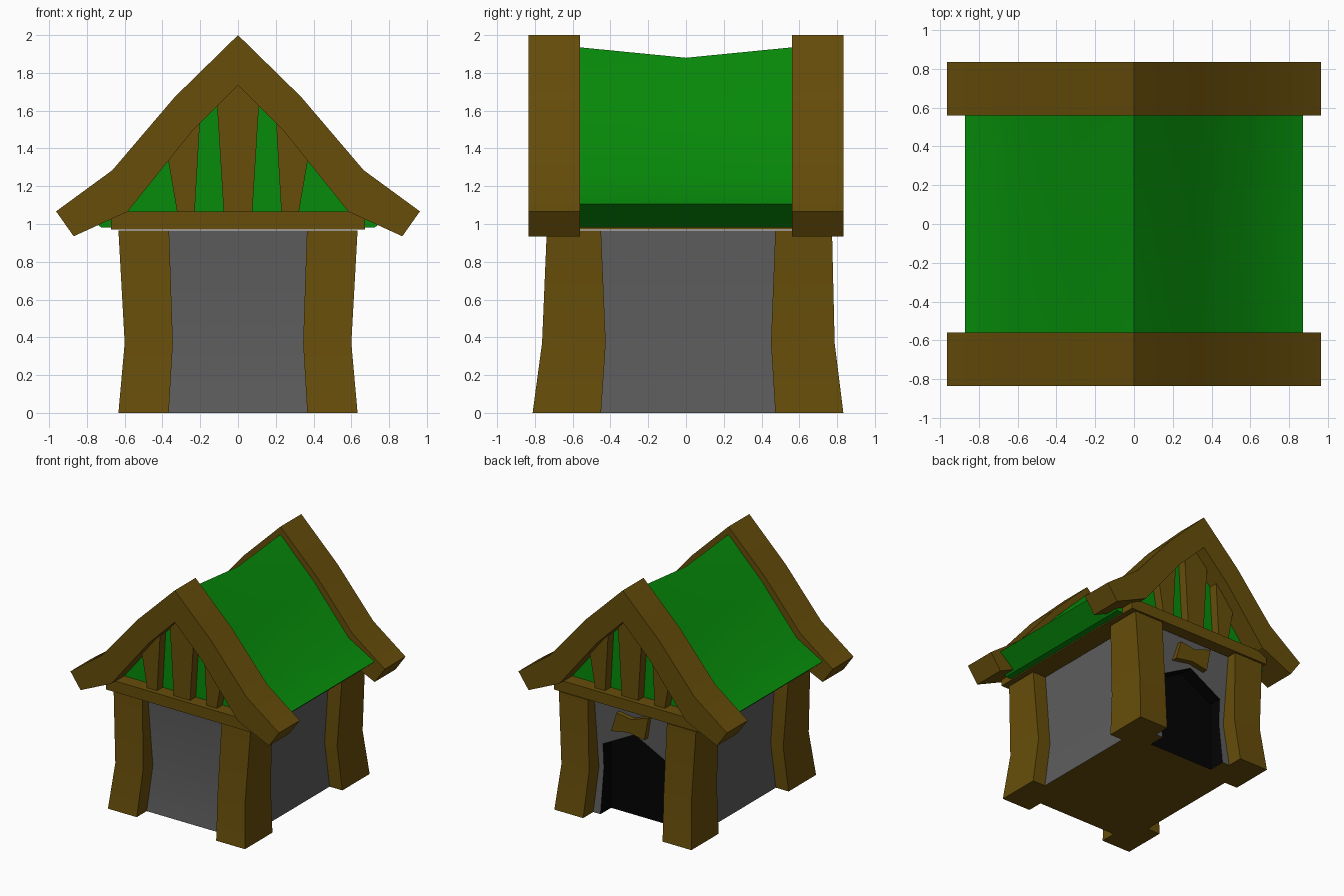
import bpy, bmesh

if "Cube" in bpy.data.objects:
    bpy.data.objects.remove(bpy.data.objects["Cube"])


def material(name, rgb):
    m = bpy.data.materials.new(name)
    m.diffuse_color = (*rgb, 1)
    m.use_nodes = True
    m.node_tree.nodes["Principled BSDF"].inputs["Base Color"].default_value = m.diffuse_color
    return m


WOOD = material("wood", (0.135, 0.075, 0.003))
GREEN = material("roof_green", (0.002, 0.26, 0.003))
GREY = material("wall_grey", (0.11, 0.11, 0.11))
BLACK = material("doorway_black", (0.001, 0.001, 0.001))


def loft(name, rings, mat):
    """Skin equal-sized closed rings and cap both ends."""
    bm = bmesh.new()
    vs = [[bm.verts.new(p) for p in r] for r in rings]
    n = len(rings[0])
    for a, b in zip(vs, vs[1:]):
        for i in range(n):
            j = (i + 1) % n
            bm.faces.new((a[i], a[j], b[j], b[i]))
    bm.faces.new(vs[0])
    bm.faces.new(vs[-1])
    bmesh.ops.recalc_face_normals(bm, faces=bm.faces)
    me = bpy.data.meshes.new(name)
    bm.to_mesh(me)
    bm.free()
    me.materials.append(mat)
    ob = bpy.data.objects.new(name, me)
    bpy.context.collection.objects.link(ob)
    return ob


def prism(name, pts, y0, y1, mat):
    return loft(name, [[(x, y, z) for x, z in pts] for y in (y0, y1)], mat)


def rect(x0, x1, y0, y1, z):
    return [(x0, y0, z), (x1, y0, z), (x1, y1, z), (x0, y1, z)]


def mirrored(half):
    """Outline from its right half, which starts on the centre line."""
    return half + [(-x, z) for x, z in reversed(half) if x > 0]


LEVELS = (0, 0.37, 0.965)

# Walls, pinched at the middle, with a recessed doorway at the back
walls = loft("walls", [rect(-x, x, y0, y1, z) for z, x, y0, y1 in zip(
    LEVELS, (0.515, 0.485, 0.51), (-0.68, -0.63, -0.67), (0.70, 0.655, 0.69))], GREY)
cutter = prism("doorway_cutter", [(-0.30, -0.1), (0.30, -0.1), (0.30, 0.575),
                                  (0, 0.735), (-0.30, 0.575)], 0.56, 0.9, BLACK)
cutter.hide_render = True
mod = walls.modifiers.new("doorway", 'BOOLEAN')
mod.object, mod.operation, mod.solver = cutter, 'DIFFERENCE', 'EXACT'
bpy.context.view_layer.update()
dg = bpy.context.evaluated_depsgraph_get()
mesh = bpy.data.meshes.new_from_object(walls.evaluated_get(dg))
walls.modifiers.clear()
walls.data = mesh
bpy.data.objects.remove(cutter)
mesh.materials.clear()
for m in (GREY, BLACK, WOOD):
    mesh.materials.append(m)
for f in mesh.polygons:
    c = f.center
    f.material_index = 0
    if c.z < 0.01:
        f.material_index = 2
    elif abs(c.x) < 0.33 and 0.5 < c.y < 0.64:
        f.material_index = 1

# Corner posts, bent at the middle
X_IN, X_OUT = (0.367, 0.345, 0.365), (0.633, 0.60, 0.633)
POST_Y = {"front": ((-0.812, -0.762, -0.737), (-0.45, -0.425, -0.45)),
          "back": ((0.473, 0.45, 0.473), (0.833, 0.787, 0.773))}
for end, (y0, y1) in POST_Y.items():
    for side, s in (("left", -1), ("right", 1)):
        loft(f"{end}_{side}_post", [rect(s * X_IN[i], s * X_OUT[i], y0[i], y1[i], LEVELS[i])
                                    for i in range(3)], WOOD)

# Tie beam slab under the roof
loft("tie_beam", [rect(-0.673, 0.673, -0.78, 0.78, z) for z in (0.972, 1.065)], WOOD)

# Roof with a sagging ridge
rings = []
for y in (-0.665, -0.56, 0, 0.56, 0.665):
    sag = 0.055 * (1 - min(abs(y) / 0.56, 1))
    half = [(0, 1.935 - sag), (0.31, 1.625 - 0.8 * sag), (0.63, 1.24 - 0.4 * sag),
            (0.87, 1.105), (0.725, 0.982)]
    rings.append([(x, y, z) for x, z in mirrored(half)])
loft("roof", rings, GREEN)

# Gable boards and studs at both ends
outer = [(0, 2.0), (0.335, 1.672), (0.665, 1.285), (0.963, 1.067)]
inner = [(0.87, 0.935), (0.585, 1.065), (0.24, 1.495), (0, 1.735)]
right = outer + inner
stud = [(0.23, 1.05), (0.32, 1.05), (0.375, 1.37), (0.20, 1.57)]
for end, s in (("front", -1), ("back", 1)):
    # each half is its own board, meeting at the peak
    for side, k in (("left", -1), ("right", 1)):
        prism(f"{end}_{side}_gable_board", [(k * x, z) for x, z in right],
              s * 0.56, s * 0.835, WOOD)
        prism(f"{end}_{side}_stud", [(k * x, z) for x, z in stud], s * 0.62, s * 0.74, WOOD)
    prism(f"{end}_middle_stud", [(-0.075, 1.05), (0.075, 1.05), (0.112, 1.65),
                                 (0, 1.76), (-0.112, 1.65)], s * 0.62, s * 0.74, WOOD)

# Crooked plaque above the doorway
prism("plaque", [(0.135, 0.90), (0, 0.88), (-0.16, 0.935), (-0.122, 0.74),
                 (0.02, 0.765), (0.185, 0.735)], 0.64, 0.725, WOOD)

# Smooth the gentle bends, keep the corners sharp
bpy.ops.object.select_all(action='SELECT')
bpy.context.view_layer.objects.active = walls
bpy.ops.object.shade_smooth_by_angle(angle=0.4)
